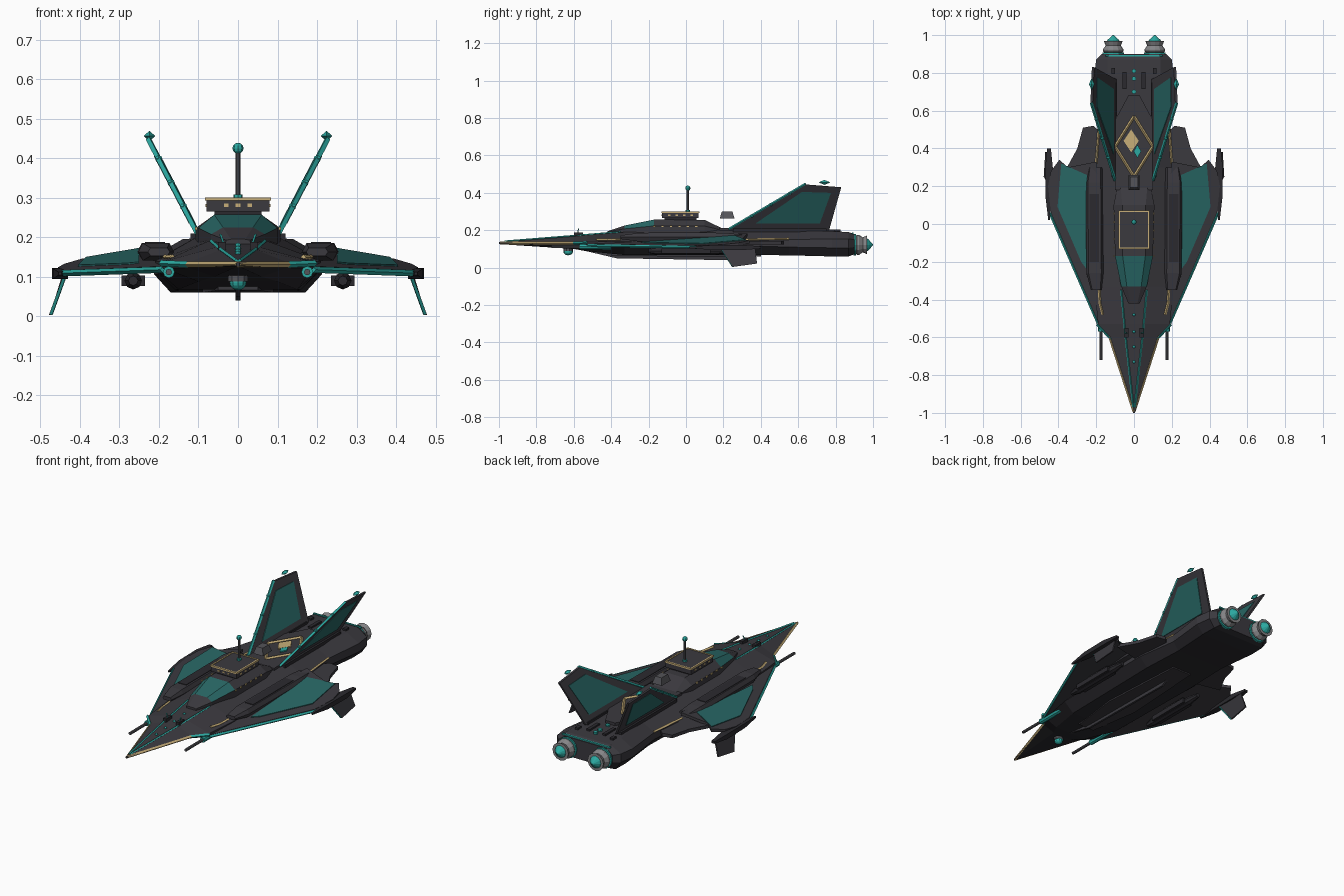
import bpy, bmesh, math
from mathutils import Vector, Matrix

if "Cube" in bpy.data.objects:
    bpy.data.objects.remove(bpy.data.objects["Cube"])

def material(name, rgb):
    m = bpy.data.materials.new(name)
    m.diffuse_color = (*rgb, 1)
    m.use_nodes = True
    m.node_tree.nodes["Principled BSDF"].inputs["Base Color"].default_value = m.diffuse_color
    return m

HULL = material("charcoal", (0.043, 0.041, 0.049))
BLACK = material("near_black", (0.024, 0.023, 0.028))
PANEL = material("deep_teal", (0.022, 0.14, 0.135))
TEAL = material("bright_teal", (0.025, 0.40, 0.36))
GOLD = material("pale_gold", (0.58, 0.43, 0.19))
GRAY = material("steel_gray", (0.23, 0.23, 0.24))
GUN = material("gunmetal", (0.09, 0.09, 0.10))

def finish(name, bm, *mats):
    bmesh.ops.recalc_face_normals(bm, faces=bm.faces)
    me = bpy.data.meshes.new(name)
    bm.to_mesh(me)
    bm.free()
    ob = bpy.data.objects.new(name, me)
    bpy.context.collection.objects.link(ob)
    for m in mats:
        me.materials.append(m)
    return ob

def loft(name, rings, *mats, rule=None):
    """Skin closed rings of equal length; rule picks the colour from the face centre."""
    bm = bmesh.new()
    vs = [[bm.verts.new(p) for p in r] for r in rings]
    n = len(vs[0])
    for a, b in zip(vs, vs[1:]):
        for i in range(n):
            bm.faces.new((a[i], a[(i + 1) % n], b[(i + 1) % n], b[i]))
    bm.faces.new(vs[0])
    bm.faces.new(vs[-1])
    if rule:
        for f in bm.faces:
            f.material_index = rule(f.calc_center_median())
    return finish(name, bm, *mats)

def slab(name, pts, vec, mat):
    v = Vector(vec)
    return loft(name, [[Vector(p) for p in pts], [Vector(p) + v for p in pts]], mat)

def box(name, c, s, mat):
    bm = bmesh.new()
    bmesh.ops.create_cube(bm, size=1, matrix=Matrix.Translation(c) @ Matrix.Diagonal((*s, 1)))
    return finish(name, bm, mat)

def bar(name, p, q, w, mat, sides=4):
    """Thin rod between two points."""
    p, q = Vector(p), Vector(q)
    d = q - p
    rot = d.to_track_quat('Z', 'Y').to_matrix().to_4x4()
    bm = bmesh.new()
    bmesh.ops.create_cone(bm, cap_ends=True, segments=sides, radius1=w, radius2=w, depth=d.length,
                          matrix=Matrix.Translation((p + q) / 2) @ rot)
    return finish(name, bm, mat)

def ball(name, c, r, mat, u=8, v=6):
    bm = bmesh.new()
    bmesh.ops.create_uvsphere(bm, u_segments=u, v_segments=v, radius=1,
                              matrix=Matrix.Translation(c) @ Matrix.Diagonal((*r, 1)))
    return finish(name, bm, mat)

def lathe(name, x, z, prof, mat, n=12):
    """Turned part along y from (y, radius) pairs."""
    return loft(name, [[(x + r * math.cos(i * math.tau / n), y, z + r * math.sin(i * math.tau / n))
                        for i in range(n)] for y, r in prof], mat)

# hull stations: y, half width, top half width, top z, bottom half width, bottom z, edge half height
ST = [(-1, .004, .002, .136, .002, .126, .003), (-.6, .125, .045, .168, .06, .1, .007),
      (-.53, .19, .055, .175, .1, .088, .008), (-.33, .21, .075, .19, .15, .068, .01),
      (.3, .21, .1, .203, .16, .068, .012), (.55, .185, .1, .198, .15, .066, .02),
      (.78, .212, .14, .195, .17, .06, .024), (.87, .2, .14, .19, .168, .06, .024),
      (.9, .17, .13, .18, .15, .072, .02)]

def hull_z(x, y):
    for a, b in zip(ST, ST[1:]):
        if y <= b[0]:
            t = (y - a[0]) / (b[0] - a[0])
            _, w, wt, zt, _, _, e = [p + (q - p) * t for p, q in zip(a, b)]
            k = min(1, max(0, (abs(x) - wt) / (w - wt)))
            return zt + (.13 + e - zt) * k
    return .18

def ring(y, w, wt, zt, wb, zb, e):
    half = [(wt, zt), (w, .13 + e), (w, .13 - e), (wb, zb)]
    return [(x, y, z) for x, z in half] + [(-x, y, z) for x, z in reversed(half)]

loft("hull", [ring(*s) for s in ST], HULL, BLACK, rule=lambda c: int(c.z < .12))

def trim(name, pts, w, mat):
    """Line laid on the upper hull."""
    for a, b in zip(pts, pts[1:]):
        bar(name, (*a, hull_z(*a) + .002), (*b, hull_z(*b) + .002), w, mat)

# keel and belly plates
slab("keel", [(-.006, -.54, .09), (-.006, -.37, .05), (-.006, .24, .04), (-.006, .3, .075)], (.012, 0, 0), HULL)
slab("belly_plate", [(-.05, -.4, .066), (.05, -.4, .066), (.09, -.1, .06), (.06, .4, .06), (-.06, .4, .06),
                     (-.09, -.1, .06)], (0, 0, .012), HULL)

# bridge with teal canopy band
BR = [(-.42, .03, .018, .195), (-.33, .068, .038, .225), (-.17, .1, .06, .257), (.1, .108, .062, .255), (.19, .09, .07, .212)]
loft("bridge", [[(b, y, .17), (b, y, (.19 + z) / 2), (t, y, z), (-t, y, z), (-b, y, (.19 + z) / 2), (-b, y, .17)]
                for y, b, t, z in BR], HULL, PANEL,
     rule=lambda c: int(-.3 < c.y < -.2 and c.z > .2))
# command tower
box("tower_neck", (0, -.03, .26), (.12, .17, .02), BLACK)
box("tower", (0, -.03, .28), (.16, .195, .03), HULL)
for s in (1, -1):
    box("tower_rim_side", (s * .079, -.03, .297), (.008, .2, .008), GOLD)
    box("tower_rim_end", (0, -.03 + s * .098, .297), (.166, .008, .008), GOLD)
    for i in range(4):
        box("tower_side_window", (s * .08, -.09 + i * .04, .28), (.004, .014, .008), GOLD)
    for i in range(6):
        box("bridge_window", (s * .106, -.17 + i * .045, .222), (.006, .012, .008), GOLD)
for x in (-.03, 0, .03):
    box("tower_front_window", (x, -.128, .281), (.012, .004, .008), GOLD)
box("tower_roof", (0, -.03, .296), (.15, .19, .004), HULL)
bar("mast", (0, .01, .295), (0, .01, .42), .006, GUN, 8)
bar("mast_collar", (0, .01, .298), (0, .01, .308), .012, TEAL, 8)
ball("mast_beacon", (0, .01, .425), (.014, .014, .014), TEAL)

# rear sensor hood
loft("sensor_hood", [[(sx * w, .22 + sy * d, z) for sx, sy in ((1, 1), (-1, 1), (-1, -1), (1, -1))]
                     for w, d, z in ((.03, .04, .262), (.02, .028, .3))], GUN)

# dorsal deck and diamond emblem panel
slab("dorsal_deck", [(-.1, .18, .185), (.1, .18, .185), (.1, .55, .185), (.03, .68, .185), (-.03, .68, .185),
                     (-.1, .55, .185)], (0, 0, .027), HULL)
dia = [(.1, .41), (0, .57), (-.1, .41), (0, .25)]
for a, b in zip(dia, dia[1:] + dia[:1]):
    bar("diamond_frame", (*a, .213), (*b, .213), .008, GOLD)
def gem_plate(name, x, y, w, h, z, mat):
    slab(name, [(x + w, y, z), (x, y + h, z), (x - w, y, z), (x, y - h, z)], (0, 0, .006), mat)
gem_plate("diamond_inlay_gold", -.015, .44, .04, .06, .212, GOLD)
gem_plate("diamond_inlay_teal", .018, .385, .02, .035, .215, TEAL)

# nose details
for y in (-.73, -.65, -.57, -.48):
    ball("nose_stud", (0, y, hull_z(0, y)), (.008, .008, .007), TEAL)
for y in (.7, .77, .81):
    bar("deck_light", (0, y, .19), (0, y, .205), .012, TEAL, 8)
ball("chin_sensor", (0, -.63, .086), (.022, .026, .02), TEAL, 10, 8)
bar("chin_mount", (0, -.63, .088), (0, -.63, .11), .026, GUN, 10)
box("stern_light_strip", (0, .892, .185), (.3, .008, .008), TEAL)

def wing_z(x, y):
    return .118 - .2 * (x - .2) + .07 * (y + .5)

WING = [(.12, -.56), (.19, -.52), (.44, .06), (.455, .2), (.44, .28), (.395, .34), (.35, .3), (.2, .33)]
TEAL_WING = [(.25, .26), (.385, .32), (.405, .09), (.28, -.2), (.25, -.24)]
STRAKE = [(.17, .25), (.36, .29), (.3, .4), (.27, .51), (.215, .52), (.17, .48)]
FIN = [(.23, .2), (.64, .445), (.83, .43), (.765, .2)]
FIN_PANEL = [(.37, .235), (.62, .405), (.775, .4), (.715, .235)]

for s in (1, -1):
    # wings with inlaid teal panels
    slab("wing", [(s * x, y, wing_z(x, y) - .008) for x, y in WING], (0, 0, .016), HULL)
    slab("wing_teal_panel", [(s * x, y, wing_z(x, y) + .006) for x, y in TEAL_WING], (0, 0, .006), PANEL)
    slab("wing_strake", [(s * x, y, .125) for x, y in STRAKE], (0, 0, .018), HULL)
    bar("wing_leading_edge", (s * .19, -.525, .118), (s * .445, .06, .109), .008, TEAL)
    bar("shoulder_edge", (s * .1, -.63, .13), (s * .195, -.53, .134), .008, TEAL)
    # wingtip pod and drooped winglet
    loft("wingtip_pod", [[(s * (.45 + w * a), y, .108 + h * b) for a, b in ((1, 1), (-1, 1), (-1, -1), (1, -1))]
                         for y, w, h in ((.02, .004, .004), (.14, .018, .013), (.3, .02, .014), (.4, .01, .006))], BLACK)
    slab("winglet", [(s * .435, .19, .1), (s * .438, .37, .1), (s * .462, .38, .022), (s * .47, .25, .004)],
         (s * .008, 0, 0), HULL)
    bar("winglet_edge", (s * .438, .19, .1), (s * .472, .25, .006), .005, TEAL)
    # shoulder nacelle
    loft("shoulder_nacelle", [[(s * (c + w * a), y, .163 + h * b) for a, b in
                               ((1, 0), (.75, 1), (-.75, 1), (-1, 0), (-.75, -1), (.75, -1))]
                              for y, c, w, h in ((-.35, .2, .028, .01), (-.26, .207, .045, .022),
                                                 (.22, .21, .045, .022), (.3, .205, .038, .014))], HULL)
    slab("nacelle_top_plate", [(s * x, y, .183) for x, y in ((.185, -.2), (.235, -.2), (.235, .16), (.185, .16))],
         (0, 0, .005), BLACK)
    # underwing pod and pylon
    lathe("underwing_pod", s * .265, .09, ((-.2, .012), (-.15, .022), (.15, .022), (.22, .012)), BLACK, 8).scale.x = 1
    box("underwing_pod_fairing", (s * .265, 0, .09), (.06, .26, .026), BLACK)
    box("pod_pylon", (s * .265, .02, .112), (.015, .16, .03), HULL)
    # forward cannon
    bar("cannon_barrel", (s * .175, -.72, .112), (s * .175, -.4, .112), .008, GUN, 8)
    bar("cannon_sleeve", (s * .175, -.57, .112), (s * .175, -.4, .112), .015, TEAL, 8)
    # canted tail fin
    def fx(z, off=0):
        return s * (.1 + (z - .205) * .52 + off)
    slab("tail_fin", [(fx(z, -.006), y, z) for y, z in FIN], (s * .012, 0, 0), HULL)
    slab("fin_teal_panel", [(fx(z, -.009), y, z) for y, z in FIN_PANEL], (s * .018, 0, 0), PANEL)
    bar("fin_leading_edge", (fx(.205), .23, .205), (fx(.447), .64, .447), .008, TEAL)
    for t in (.3, .55, .8):
        z = .205 + .242 * t
        ball("fin_stud", (fx(z), .23 + .41 * t, z), (.011, .011, .009), TEAL, 6, 4)
    box("fin_root", (s * .105, .5, .2), (.03, .5, .018), BLACK)
    ball("fin_tip_crystal", (s * .224, .74, .456), (.015, .032, .013), TEAL, 4, 2)
    # engine
    lathe("engine_collar", s * .11, .122, ((.86, .052), (.905, .052)), BLACK)
    lathe("engine_ring", s * .11, .122, ((.895, .058), (.908, .058)), TEAL)
    lathe("engine_nozzle", s * .11, .122, ((.9, .042), (.915, .054), (.925, .054), (.945, .04), (.968, .05)), GRAY)
    lathe("engine_flame", s * .11, .122, ((.965, .036), (.975, .03), (1, .002)), TEAL)
    # gold and teal trim
    bar("nose_gold_rim", (0, -.993, .131), (s * .13, -.592, .131), .008, GOLD)
    trim("nose_teal_line", [(s * .004, -.97), (s * .045, -.6), (s * .068, -.35)], .005, TEAL)
    trim("shoulder_gold_stripe", [(s * .165, -.48), (s * .18, -.42), (s * .185, -.35)], .007, GOLD)
    trim("flank_gold_stripe", [(s * .2, .32), (s * .19, .45), (s * .183, .55)], .007, GOLD)
    # nose turrets and stern fittings
    box("nose_turret", (s * .04, -.575, .178), (.02, .05, .02), BLACK)
    bar("nose_turret_aerial", (s * .035, -.58, .18), (s * .045, -.575, .208), .003, TEAL)
    box("deck_vent", (s * .05, .76, .198), (.02, .09, .012), BLACK)
    box("stern_post", (s * .11, .81, .198), (.02, .03, .012), BLACK)
